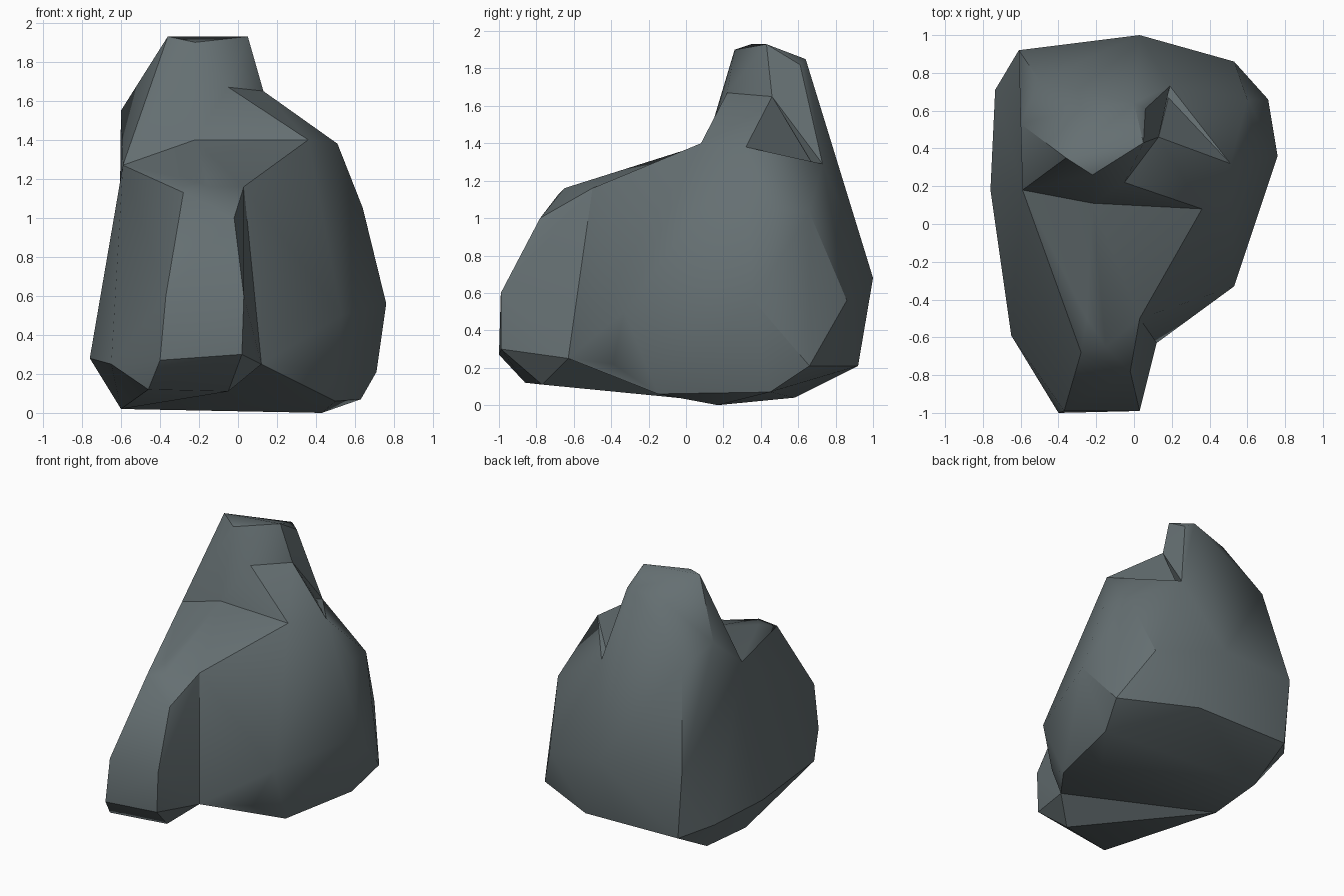
import bpy, bmesh, math

if "Cube" in bpy.data.objects:
    bpy.data.objects.remove(bpy.data.objects["Cube"])

stone = bpy.data.materials.new("slate grey")
stone.diffuse_color = (0.13, 0.16, 0.168, 1)
stone.use_nodes = True
stone.node_tree.nodes["Principled BSDF"].inputs["Base Color"].default_value = stone.diffuse_color

# Corners shared by neighbouring chunks
ridge = [(.36, .08, 1.40), (-.22, .11, 1.40), (-.59, .18, 1.27)]
ledge = [(-.05, .22, 1.67), (.13, .46, 1.65)]
rear = [(.03, 1, .68), (-.61, .92, .72), (.19, .73, 1.29)]
left = [(-.76, .18, .28), (-.60, .15, .02)]
flank = [(.12, -.63, .25), (.03, -.50, 1.16)]

# Each chunk is the hull of a few corners
chunks = {
    "rock_body": ridge + rear + left + flank + [
        (.51, .32, 1.38), (.64, .44, 1.05), (.60, .66, 1.03),
        (.53, .86, .56), (.76, .36, .56), (.71, .66, .21), (-.735, .71, .29),
        (-.57, .91, .22), (.19, .92, .21), (-.58, .58, .04),
        (.53, -.33, .50), (.40, -.39, .22), (.50, -.15, .06),
        (.63, .45, .07), (.43, .17, 0)],
    "rock_peak": ridge[1:] + ledge + rear + [
        (-.36, .35, 1.93), (-.22, .26, 1.90), (.05, .43, 1.93),
        (.06, .61, 1.82), (0, .64, 1.85), (-.28, .61, 1.78),
        (-.60, .53, 1.55), (-.50, .76, 1.43)],
    "rock_ledge": ridge[:2] + ledge + [(.51, .32, 1.38), (.19, .70, 1.25)],
    "rock_nose": ridge[1:] + left + flank + [
        (.02, -.99, .30), (-.40, -1, .27), (.03, -.99, .60), (-.37, -.99, .60),
        (-.02, -.78, 1.0), (-.28, -.68, 1.13), (-.15, -.65, 1.16),
        (-.25, -.50, 1.20), (-.65, -.59, .25), (-.46, -.86, .12),
        (-.05, -.77, .11)],
}


def hull(name, points):
    bm = bmesh.new()
    for p in points:
        bm.verts.new(p)
    res = bmesh.ops.convex_hull(bm, input=bm.verts)
    loose = {g for g in res["geom_interior"] + res["geom_unused"]
             if isinstance(g, bmesh.types.BMVert)}
    bmesh.ops.delete(bm, geom=list(loose), context='VERTS')
    bmesh.ops.recalc_face_normals(bm, faces=bm.faces)
    me = bpy.data.meshes.new(name)
    bm.to_mesh(me)
    bm.free()
    me.materials.append(stone)
    ob = bpy.data.objects.new(name, me)
    bpy.context.collection.objects.link(ob)
    return ob


# Fuse the chunks into one boulder
parts = [hull(n, p) for n, p in chunks.items()]
rock = parts[0]
bpy.context.view_layer.objects.active = rock
rock.select_set(True)
for part in parts[1:]:
    mod = rock.modifiers.new("fuse", 'BOOLEAN')
    mod.operation = 'UNION'
    mod.solver = 'EXACT'
    mod.object = part
    bpy.ops.object.modifier_apply(modifier=mod.name)
    bpy.data.objects.remove(part)
rock.name = "boulder"

# Soft facets with sharp creases
bpy.ops.object.shade_smooth_by_angle(angle=math.radians(35))
